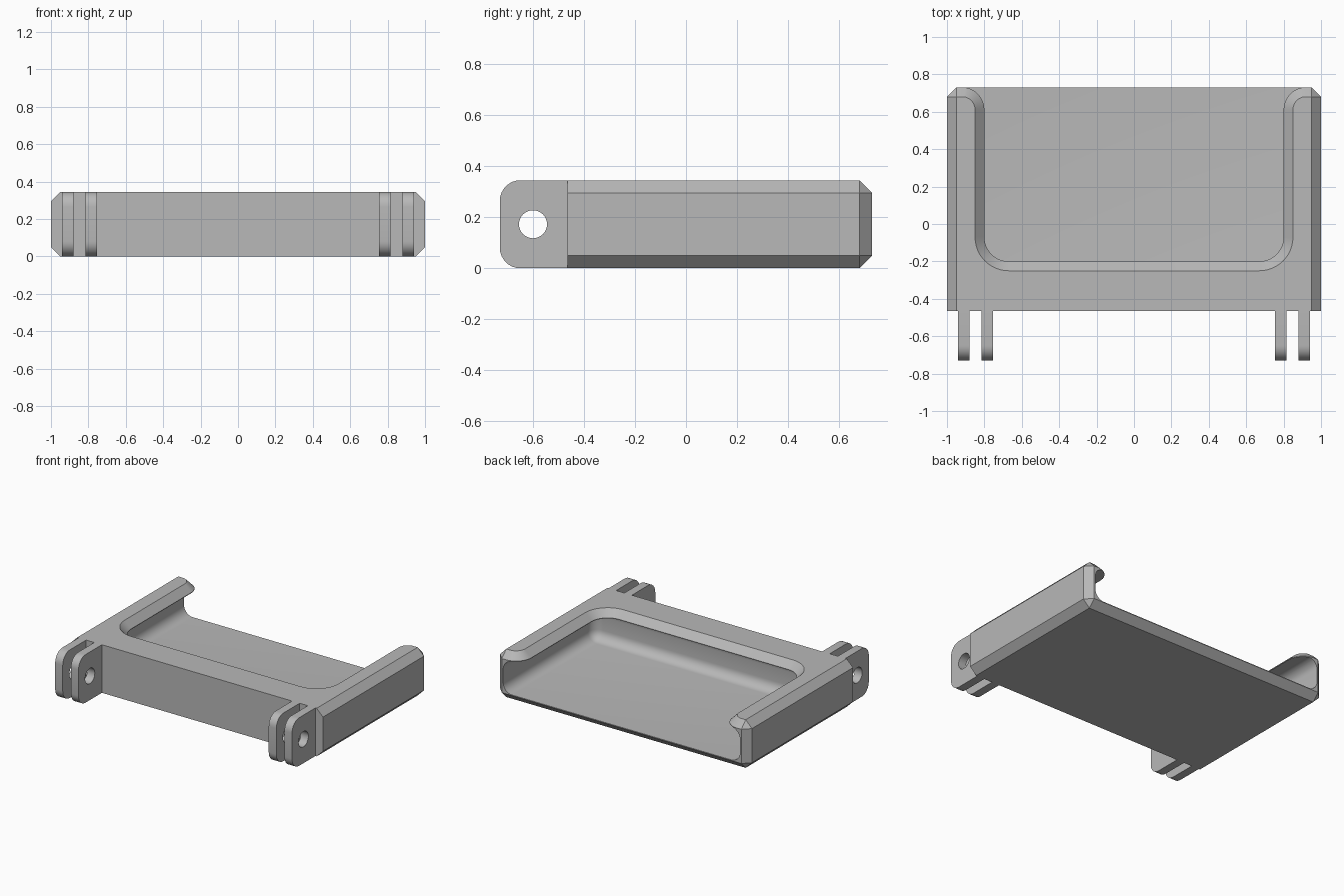
import bpy
import bmesh
from math import cos, sin, pi
from mathutils import Matrix, Vector

if "Cube" in bpy.data.objects:
    bpy.data.objects.remove(bpy.data.objects["Cube"], do_unlink=True)

grey = bpy.data.materials.new("plain grey")
grey.use_nodes = True
colour = (0.48, 0.48, 0.48, 1)
grey.diffuse_color = colour
grey.node_tree.nodes["Principled BSDF"].inputs["Base Color"].default_value = colour

HEIGHT, FRONT, BACK, CHAMFER = 0.345, -0.465, 0.73, 0.05
FLOOR, CEILING = 0.055, 0.291


def finish(bm, name):
    bmesh.ops.recalc_face_normals(bm, faces=bm.faces[:])
    mesh = bpy.data.meshes.new(name)
    bm.to_mesh(mesh)
    bm.free()
    mesh.materials.append(grey)
    obj = bpy.data.objects.new(name, mesh)
    bpy.context.collection.objects.link(obj)
    return obj


def bevelled_box(name, low, high, pick, offset, segments=1):
    """Box between two corners; edges chosen by pick(midpoint, direction) are bevelled."""
    low, high = Vector(low), Vector(high)
    bm = bmesh.new()
    bmesh.ops.create_cube(bm, size=1)
    for v in bm.verts:
        v.co = (low + high) / 2 + v.co * (high - low)
    edges = []
    for e in bm.edges:
        a, b = e.verts[0].co, e.verts[1].co
        if pick((a + b) / 2, (b - a).normalized()):
            edges.append(e)
    bmesh.ops.bevel(bm, geom=edges, offset=offset, segments=segments,
                    profile=0.5, affect='EDGES')
    return finish(bm, name)


def select_only(obj):
    bpy.ops.object.select_all(action='DESELECT')
    obj.select_set(True)
    bpy.context.view_layer.objects.active = obj


def cut(obj, cutter):
    mod = obj.modifiers.new("cut", 'BOOLEAN')
    mod.operation = 'DIFFERENCE'
    mod.solver = 'EXACT'
    mod.object = cutter
    select_only(obj)
    bpy.ops.object.modifier_apply(modifier=mod.name)
    bpy.data.objects.remove(cutter, do_unlink=True)


def smooth(obj):
    select_only(obj)
    bpy.ops.object.shade_smooth_by_angle(angle=pi / 6)


def arc(cx, cy, r, start, end, steps=12):
    angles = [start + (end - start) * i / steps for i in range(steps + 1)]
    return [(cx + r * cos(a), cy + r * sin(a)) for a in angles]


def opening_outline(grow):
    """Rounded U that flares at the open back, widened by grow."""
    half = arc(0.67, -0.07, 0.13 + grow, -pi / 2, 0)
    half += arc(0.92, 0.611, 0.12 - grow, pi, pi / 2)
    half.append((0.92, 1.2))
    return half + [(-x, y) for x, y in reversed(half)]


# Tray body, chamfered along the sides and all round the back
tray = bevelled_box("tray_body", (-1, FRONT, 0), (1, BACK, HEIGHT),
                    lambda m, d: abs(d.y) > 0.9 or m.y > BACK - 0.01, CHAMFER)

# Filleted cavity, open at the back
cavity = bevelled_box("cavity_cutter", (-0.94, -0.3, FLOOR), (0.94, 1.1, CEILING),
                      lambda m, d: m.y < 1, 0.07, 8)
cut(tray, cavity)

# Top opening with a sloped rim
bm = bmesh.new()
rings = []
for z, grow in ((0.28, 0), (0.295, 0), (0.365, 0.07)):
    rings.append([bm.verts.new((x, y, z)) for x, y in opening_outline(grow)])
for lower, upper in zip(rings, rings[1:]):
    for i in range(len(lower)):
        j = (i + 1) % len(lower)
        bm.faces.new((lower[i], lower[j], upper[j], upper[i]))
bm.faces.new(rings[0][::-1])
bm.faces.new(rings[-1])
cut(tray, finish(bm, "opening_cutter"))
smooth(tray)

# Paired hinge lugs with pin holes
for side, sign in (("left", 1), ("right", -1)):
    for place, centre in (("inner", 0.785), ("outer", 0.91)):
        x = sign * centre
        lug = bevelled_box(f"{side}_{place}_hinge_lug",
                           (x - 0.03, -BACK, 0), (x + 0.03, FRONT, HEIGHT),
                           lambda m, d: abs(d.x) > 0.9 and m.y < -0.7, 0.08, 8)
        bm = bmesh.new()
        bmesh.ops.create_cone(bm, cap_ends=True, segments=32, radius1=0.055,
                              radius2=0.055, depth=0.2,
                              matrix=Matrix.Translation((x, -0.6, HEIGHT / 2))
                              @ Matrix.Rotation(pi / 2, 4, 'Y'))
        cut(lug, finish(bm, "pin_hole_cutter"))
        smooth(lug)
